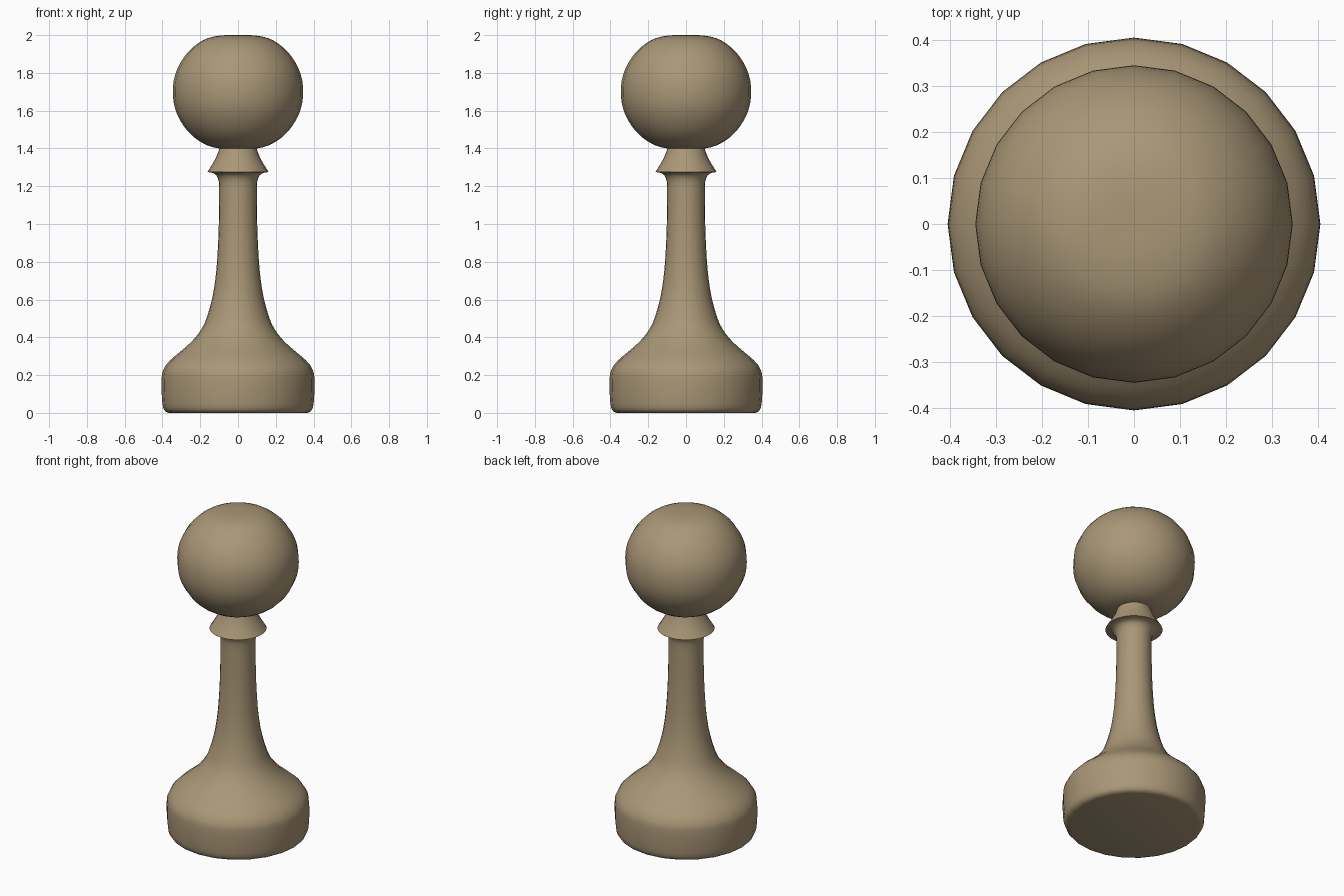
import bpy, bmesh, math

if "Cube" in bpy.data.objects:
    bpy.data.objects.remove(bpy.data.objects["Cube"])

SIDES = 24

wood = bpy.data.materials.new("tan_wood")
wood.diffuse_color = (0.40, 0.31, 0.185, 1)
wood.use_nodes = True
wood.node_tree.nodes["Principled BSDF"].inputs["Base Color"].default_value = wood.diffuse_color


def smooth_profile(pts, steps=2):
    """Catmull-Rom curve through (radius, height) points."""
    out = []
    for i in range(len(pts) - 1):
        p0, p1 = pts[max(i - 1, 0)], pts[i]
        p2, p3 = pts[i + 1], pts[min(i + 2, len(pts) - 1)]
        for s in range(steps):
            t = s / steps
            out.append(tuple(
                0.5 * (2 * b + (c - a) * t + (2 * a - 5 * b + 4 * c - d) * t * t
                       + (3 * b - a - 3 * c + d) * t ** 3)
                for a, b, c, d in zip(p0, p1, p2, p3)))
    return out + [pts[-1]]


def lathe(name, profile):
    """Turn a bottom-to-top profile around z; radius 0 closes the end."""
    bm = bmesh.new()
    rings = []
    for r, z in profile:
        if r < 1e-4:
            rings.append([bm.verts.new((0, 0, z))] * SIDES)
        else:
            rings.append([bm.verts.new((r * math.cos(k * math.tau / SIDES),
                                        r * math.sin(k * math.tau / SIDES), z))
                          for k in range(SIDES)])
    for lo, hi in zip(rings, rings[1:]):
        for k in range(SIDES):
            n = (k + 1) % SIDES
            bm.faces.new(list(dict.fromkeys((lo[k], lo[n], hi[n], hi[k]))))
    mesh = bpy.data.meshes.new(name)
    bm.to_mesh(mesh)
    bm.free()
    mesh.materials.append(wood)
    ob = bpy.data.objects.new(name, mesh)
    bpy.context.collection.objects.link(ob)
    bpy.ops.object.select_all(action='DESELECT')
    ob.select_set(True)
    bpy.context.view_layer.objects.active = ob
    bpy.ops.object.shade_smooth_by_angle(angle=math.radians(42))
    return ob


# Base and stem, up to the underside of the collar
stem = [(0.365, 0.0), (0.385, 0.008), (0.397, 0.03), (0.402, 0.07), (0.405, 0.13),
        (0.404, 0.19), (0.397, 0.225), (0.375, 0.262), (0.335, 0.30), (0.275, 0.35),
        (0.225, 0.40), (0.190, 0.45), (0.167, 0.50), (0.138, 0.60), (0.121, 0.70),
        (0.111, 0.80), (0.103, 0.95), (0.10, 1.10), (0.10, 1.20), (0.104, 1.235),
        (0.115, 1.258), (0.132, 1.27), (0.162, 1.275)]
lathe("base_and_stem", [(0, 0)] + smooth_profile(stem))

# Flared collar under the head
lathe("collar", smooth_profile([(0.162, 1.275), (0.137, 1.315),
                                (0.115, 1.355), (0.098, 1.40)]))

# Slightly flattened round head
head = [(0.098, 1.40), (0.135, 1.407), (0.185, 1.427), (0.24, 1.465), (0.287, 1.518),
        (0.322, 1.58), (0.34, 1.64), (0.345, 1.70), (0.34, 1.76), (0.322, 1.82),
        (0.287, 1.882), (0.24, 1.934), (0.185, 1.973), (0.13, 1.992), (0.065, 2.0),
        (0.0, 2.0)]
lathe("head", smooth_profile(head))
